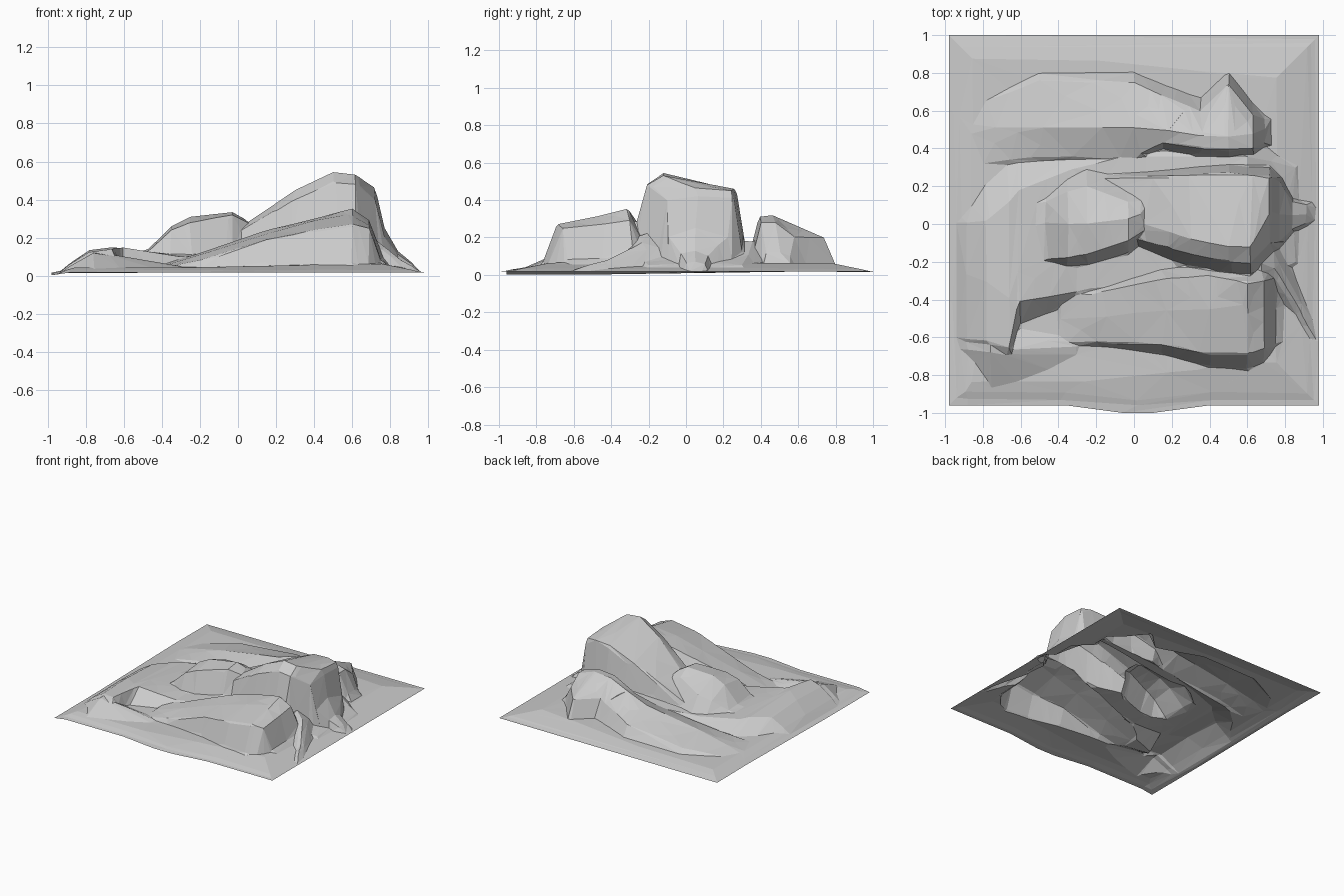
import bpy, bmesh

# Each rock: stations along x of (x, y_south, z, y_crest, z, y_north, z),
# then (west, east) steepness of its south and north flanks
MAIN_ROCK = ([(-.15, -.03, .14, .05, .16, .25, .16), (.05, -.09, .26, .0, .28, .25, .25),
              (.3, -.16, .40, -.08, .45, .26, .37), (.5, -.2, .49, -.12, .545, .27, .45),
              (.62, -.21, .48, -.12, .53, .26, .46), (.72, -.1, .40, .06, .46, .25, .45),
              (.77, -.1, .20, .05, .25, .24, .20), (.84, -.03, .11, .05, .13, .12, .10),
              (.96, .02, .03, .05, .03, .1, .03)], (3, 4), (5, 7))
LOW_ROCK = ([(-.57, -.19, .10, .0, .11, .1, .11), (-.47, -.19, .13, .0, .14, .12, .13),
             (-.35, -.18, .24, .0, .26, .17, .2), (-.25, -.16, .28, .0, .31, .2, .23),
             (-.03, -.09, .32, .03, .335, .12, .28), (.05, -.04, .28, .05, .29, .12, .26),
             (.12, -.02, .16, .05, .16, .1, .16)], (3, 3), (1.3, 1.3))
FRONT_ROCK = ([(-.4, -.64, .04, -.5, .05, -.39, .06), (-.2, -.63, .08, -.5, .11, -.36, .12),
               (.15, -.64, .19, -.45, .22, -.29, .24), (.4, -.69, .24, -.45, .29, -.27, .30),
               (.6, -.69, .27, -.45, .32, -.31, .355), (.69, -.66, .25, -.45, .27, -.3, .29),
               (.75, -.64, .08, -.45, .09, -.28, .13), (.8, -.6, .05, -.45, .05, -.3, .05)], (3, 2.6), (2, 2))
BACK_ROCK = ([(-.9, .3, .03, .5, .035, .6, .03), (-.5, .35, .08, .51, .12, .76, .08),
              (0, .35, .13, .51, .2, .75, .13), (.15, .43, .22, .5, .25, .68, .16),
              (.35, .40, .30, .47, .31, .6, .19), (.5, .39, .31, .46, .32, .74, .2),
              (.63, .40, .28, .48, .28, .58, .2), (.69, .42, .11, .5, .13, .56, .1),
              (.73, .42, .06, .5, .06, .55, .06)], (.4, 4.5), (.4, 2.6))
BED_SLAB = ([(-.95, -.6, .02, -.3, .02, .0, .02), (-.78, -.62, .125, -.3, .135, .02, .12),
             (-.66, -.66, .14, -.4, .15, .12, .13), (-.61, -.41, .15, -.2, .14, .18, .12),
             (-.3, -.36, .10, -.2, .11, .3, .11), (.0, -.3, .12, .0, .14, .36, .13),
             (.6, -.3, .2, .0, .2, .35, .18), (.74, -.28, .10, .0, .12, .33, .1),
             (.86, -.2, .05, .0, .05, .3, .05)], (.7, 1.6), (.35, .8))
# Low rim running round the front left corner
FRONT_RIM = ([(-.92, -.66, .03, -.6, .03, -.35, .03), (-.76, -.68, .12, -.6, .125, -.35, .12),
              (-.64, -.70, .10, -.66, .11, -.62, .08), (-.3, -.7, .04, -.65, .05, -.6, .04)],
             (.5, .3), (.5, .5))
# Thin spur falling to the front right edge
SPUR = ([(.66, -.24, .22, -.2, .23, -.14, .22), (.75, -.3, .14, -.24, .17, -.16, .14),
         (.86, -.46, .06, -.42, .08, -.36, .07), (.97, -.66, .02, -.62, .025, -.58, .02)],
        (1.2, .6), (.6, .4))
ROCKS = (MAIN_ROCK, LOW_ROCK, FRONT_ROCK, BACK_ROCK, BED_SLAB, FRONT_RIM, SPUR)


def mix(a, b, t):
    return a + (b - a) * t


def clamp(v):
    return max(0, min(1, v))


def rock_height(rock, x, y):
    stations, south, north = rock
    first, last = stations[0][0], stations[-1][0]
    if not first <= x <= last:
        return 0
    for a, b in zip(stations, stations[1:]):
        if x <= b[0]:
            t = (x - a[0]) / (b[0] - a[0])
            break
    along = (x - first) / (last - first)
    _, ys, zs, yc, zc, yn, zn = [mix(p, q, t) for p, q in zip(a, b)]
    if y < ys:
        return zs - (ys - y) * mix(*south, along)
    if y > yn:
        return zn - (y - yn) * mix(*north, along)
    if y < yc:
        return mix(zs, zc, (y - ys) / (yc - ys))
    return mix(zc, zn, (y - yc) / (yn - yc))


def ground_height(x, y):
    edge = min(.98 - abs(x), y + .96, 1 - y)
    # the ground lies a little higher towards the right
    rise = mix(.025, .045, clamp(x + .3))
    base = .018 + min(rise, .2 * edge)
    top = max(rock_height(r, x, y) for r in ROCKS)
    z = mix(.018, max(base, top), clamp(edge / .06))
    # ground dips to zero along the left edge
    return z - .015 * clamp((-x - .88) / .1) * clamp(.6 - y)


# Open sheet of ground with the rocks raised out of it
N = 140
bm = bmesh.new()
rows = []
for j in range(N + 1):
    y = mix(-.96, 1, j / N)
    row = []
    for i in range(N + 1):
        x = mix(-.98, .98, i / N)
        bulge = .04 * clamp((.38 - abs(x - .02)) / .3) * max(0, 1 - (y + .96) / .15)
        row.append(bm.verts.new((x, y - bulge, ground_height(x, y))))
    rows.append(row)
for j in range(N):
    for i in range(N):
        bm.faces.new((rows[j][i], rows[j][i + 1], rows[j + 1][i + 1], rows[j + 1][i]))

mesh = bpy.data.meshes.new("rocky_ground")
bm.to_mesh(mesh)
bm.free()
ground = bpy.data.objects.new("rocky_ground", mesh)
bpy.context.collection.objects.link(ground)

# Facet the sheet into large flat low-poly planes
facet = ground.modifiers.new("facets", 'DECIMATE')
facet.ratio = 900 / (2 * N * N)
